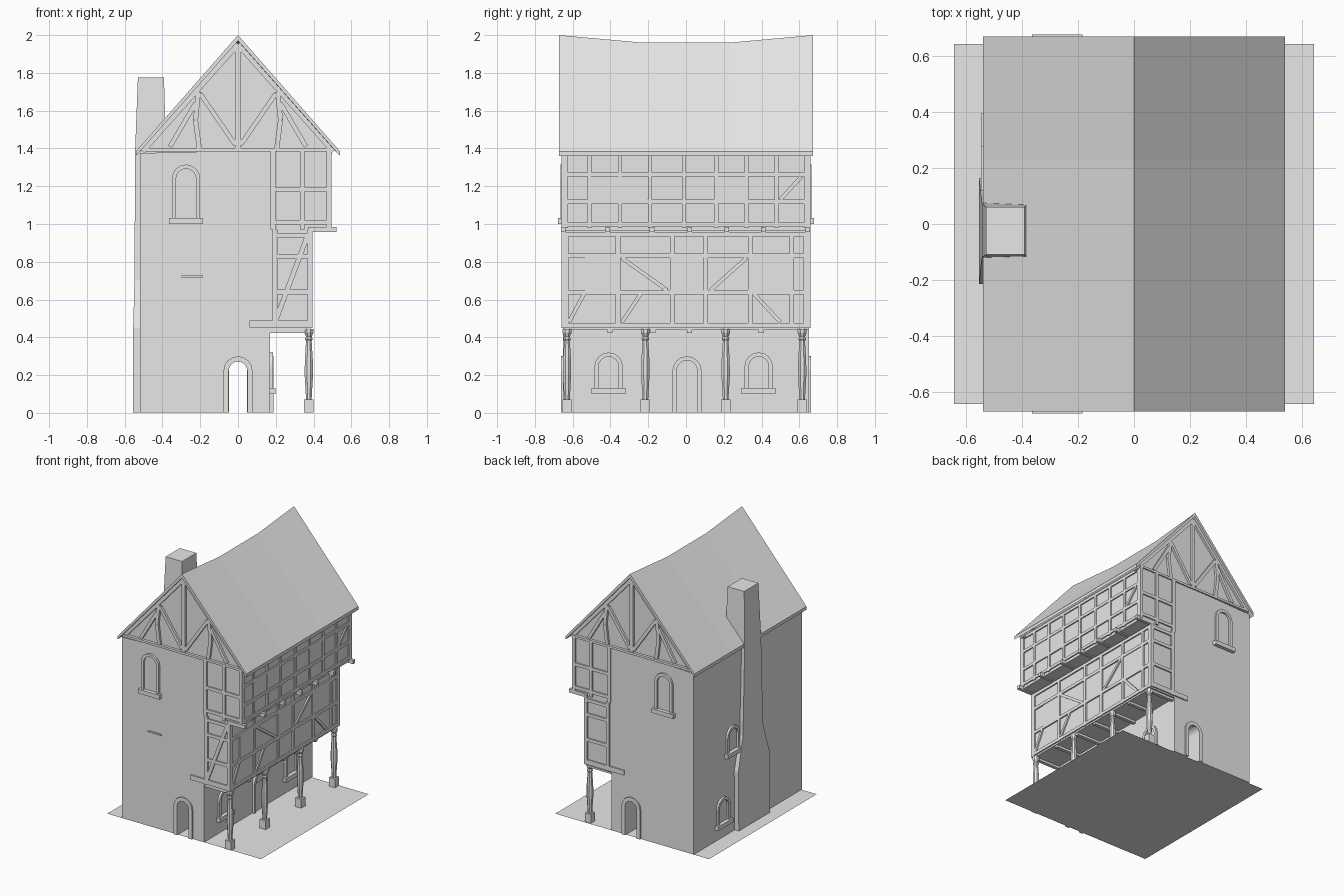
import bpy, bmesh
from math import sin, cos, pi
from mathutils import Vector

if "Cube" in bpy.data.objects:
    bpy.data.objects.remove(bpy.data.objects["Cube"])

grey = bpy.data.materials.new("plain_grey")
grey.use_nodes = True
grey.diffuse_color = (0.8, 0.8, 0.8, 1)
grey.node_tree.nodes["Principled BSDF"].inputs["Base Color"].default_value = (0.8, 0.8, 0.8, 1)


def finish(name, bm):
    bmesh.ops.recalc_face_normals(bm, faces=bm.faces)
    mesh = bpy.data.meshes.new(name)
    bm.to_mesh(mesh)
    bm.free()
    mesh.materials.append(grey)
    obj = bpy.data.objects.new(name, mesh)
    bpy.context.scene.collection.objects.link(obj)
    return obj


def loft(bm, rings):
    """Closed solid through a list of equal-length rings."""
    loops = [[bm.verts.new(p) for p in ring] for ring in rings]
    n = len(loops[0])
    for a, b in zip(loops, loops[1:]):
        for i in range(n):
            j = (i + 1) % n
            bm.faces.new((a[i], a[j], b[j], b[i]))
    bm.faces.new(loops[0])
    bm.faces.new(loops[-1])


def prism(bm, poly, axis, lo, hi):
    """Extrude a (horizontal, z) polygon along x or y."""
    place = (lambda p, d: (d, p[0], p[1])) if axis == "x" else (lambda p, d: (p[0], d, p[1]))
    loft(bm, [[place(p, d) for p in poly] for d in (lo, hi)])


def rect(a0, a1, z0, z1):
    return [(a0, z0), (a1, z0), (a1, z1), (a0, z1)]


def bar(p, q, w):
    p, q = Vector(p), Vector(q)
    d = (q - p).normalized() * (w / 2)
    n = Vector((-d.y, d.x))
    return [p + n, p - n, q - n, q + n]


def arch(c, z0, half, top, steps=8):
    """Open outline of a round-headed opening, from left foot to right foot."""
    spring = top - half
    curve = [(c - half * cos(pi * i / steps), spring + half * sin(pi * i / steps))
             for i in range(steps + 1)]
    return [(c - half, z0)] + curve + [(c + half, z0)]


def surround(bm, c, z0, half, top, axis, lo, hi, w=0.025):
    """Raised arched frame."""
    outer, inner = arch(c, z0, half, top), arch(c, z0, half - w, top - w)
    for i in range(len(outer) - 1):
        prism(bm, [outer[i], outer[i + 1], inner[i + 1], inner[i]], axis, lo, hi)


def arched_window(name, c, z, axis, face, out, height=0.22, half=0.075):
    bm = bmesh.new()
    surround(bm, c, z + 0.02, half, z + height, axis, face, face + out * 0.015, 0.022)
    prism(bm, rect(c - half - 0.015, c + half + 0.015, z, z + 0.032), axis, face, face + out * 0.028)
    finish(name, bm)


# Ground sheet
bm = bmesh.new()
bm.faces.new([bm.verts.new((x * 0.645, y * 0.645, 0)) for x, y in ((-1, -1), (1, -1), (1, 1), (-1, 1))])
ground = finish("ground", bm)

# House walls with two jettied storeys and a through passage
Y = 0.65
base = 0.003
bm = bmesh.new()
outline = [(-0.52, base)] + arch(0, base, 0.048, 0.28) + [
    (0.17, base), (0.17, 0.44), (0.385, 0.44), (0.385, 0.965),
    (0.485, 0.965), (0.485, 1.4), (-0.52, 1.375)]
prism(bm, outline, "y", -Y, Y)
finish("house_walls", bm)

# Sagging roof
bm = bmesh.new()
rings = []
for y, ridge in ((-0.672, 2), (-0.23, 1.96), (0.23, 1.96), (0.672, 2)):
    rings.append([(-0.54, y, 1.385), (0, y, ridge), (0.54, y, 1.385),
                  (0.54, y, 1.36), (0, y, ridge - 0.03), (-0.54, y, 1.36)])
loft(bm, rings)
finish("roof", bm)

# Chimney stack: wide foot, drawn in above
bm = bmesh.new()
stack = [(base, -0.555, -0.4, -0.215, 0.16), (0.45, -0.555, -0.4, -0.215, 0.165),
         (0.7, -0.548, -0.4, -0.14, 0.1), (1.38, -0.545, -0.38, -0.12, 0.075),
         (1.775, -0.53, -0.392, -0.11, 0.06)]
loft(bm, [[(x0, y0, z), (x1, y0, z), (x1, y1, z), (x0, y1, z)] for z, x0, x1, y0, y1 in stack])
finish("chimney", bm)

# Both gable ends: infill, timbers, openings
for side, s in (("front", -1), ("back", 1)):
    bm = bmesh.new()
    prism(bm, [(-0.5, 1.37), (0.5, 1.37), (0, 1.95)], "y", s * 0.6, s * 0.638)
    finish(side + "_gable", bm)

    bm = bmesh.new()
    bars = [((0, 1.4), (0, 1.94), 0.03)]
    for m in (-1, 1):
        bars += [((m * 0.505, 1.385), (0, 1.952), 0.028),
                 ((m * 0.205, 1.4), (m * 0.225, 1.55), 0.026),
                 ((m * 0.225, 1.55), (m * 0.21, 1.7), 0.026),
                 ((m * 0.015, 1.42), (m * 0.2, 1.69), 0.024),
                 ((m * 0.36, 1.41), (m * 0.225, 1.64), 0.024)]
    for p, q, w in bars:
        prism(bm, bar(p, q, w), "y", s * 0.63, s * 0.655)
    finish(side + "_gable_timbers", bm)

    bm = bmesh.new()
    frame = [rect(-0.5, 0.495, 1.385, 1.402)]
    frame += [rect(x - 0.013, x + 0.013, 0.97, 1.39) for x in (0.185, 0.34, 0.482)]
    frame += [rect(0.175, 0.495, z - 0.012, z + 0.012) for z in (1.185, 1.01)]
    frame += [rect(x - 0.013, x + 0.013, 0.45, 0.97) for x in (0.195, 0.382)]
    frame += [rect(0.19, 0.395, z - 0.012, z + 0.012) for z in (0.94, 0.83, 0.64)]
    frame += [rect(0.06, 0.395, 0.452, 0.488)]
    if s < 0:
        frame.append(bar((0.2, 0.49), (0.365, 0.93), 0.026))
    for poly in frame:
        prism(bm, poly, "y", s * 0.64, s * 0.66)
    finish(side + "_wall_timbers", bm)

    arched_window(side + "_upper_window", -0.275, 1.0, "y", s * Y, s, 0.315)
    bm = bmesh.new()
    surround(bm, 0, base, 0.077, 0.3, "y", s * Y, s * (Y + 0.012), 0.028)
    finish(side + "_door_surround", bm)

# Narrow ledge on the front wall
bm = bmesh.new()
prism(bm, rect(-0.3, -0.185, 0.717, 0.727), "y", -Y, -Y - 0.008)
finish("front_ledge", bm)

# Arcade wall: door and windows beneath the jetty
bm = bmesh.new()
surround(bm, 0.005, base, 0.077, 0.3, "x", 0.17, 0.188, 0.022)
prism(bm, rect(-0.05, 0.06, base, 0.215), "x", 0.165, 0.175)
finish("arcade_door", bm)
for i, y in enumerate((-0.41, 0.385)):
    arched_window("arcade_window_%d" % i, y, 0.1, "x", 0.17, 1)

# Windows beside the chimney
arched_window("chimney_side_lower_window", 0.305, 0.09, "x", -0.52, -1)
arched_window("chimney_side_upper_window", 0.19, 0.59, "x", -0.52, -1)

# Timber grid on the jettied long side
bm = bmesh.new()
upper = [rect(y - 0.011, y + 0.011, 0.98, 1.38) for y in
         (-0.635, -0.51, -0.35, -0.19, -0.01, 0.16, 0.32, 0.48, 0.635)]
upper += [rect(-Y, Y, z - 0.011, z + 0.011) for z in (1.375, 1.262, 1.118, 0.998)]
upper += [bar((0.5, 1.13), (0.61, 1.25), 0.02)]
for poly in upper:
    prism(bm, poly, "x", 0.48, 0.494)
finish("upper_side_timbers", bm)

bm = bmesh.new()
lower = [rect(y - 0.012, y + 0.012, 0.45, 0.95) for y in
         (-0.635, -0.36, -0.072, 0.105, 0.34, 0.56, 0.635)]
lower += [rect(-Y, Y, z - 0.012, z + 0.012) for z in (0.945, 0.832, 0.638, 0.465)]
lower += [bar((-0.62, 0.48), (-0.54, 0.63), 0.02), bar((-0.34, 0.48), (-0.24, 0.63), 0.02),
          bar((-0.34, 0.82), (-0.1, 0.65), 0.02), bar((0.13, 0.65), (0.32, 0.82), 0.02),
          bar((0.36, 0.63), (0.5, 0.48), 0.02)]
for poly in lower:
    prism(bm, poly, "x", 0.38, 0.395)
finish("lower_side_timbers", bm)

# Square windows of the jettied storeys
panes = {"upper": (0.485, 1.13, 1.25, ((-0.5, -0.36), (-0.34, -0.205), (0.17, 0.31))),
         "lower": (0.385, 0.65, 0.82, ((-0.535, -0.37), (-0.06, 0.09), (0.35, 0.55)))}
for level, (x, z0, z1, spans) in panes.items():
    bm = bmesh.new()
    for y0, y1 in spans:
        prism(bm, rect(y0, y1, z0, z1), "x", x - 0.004, x + 0.005)
    finish(level + "_side_windows", bm)

# Joists carrying the jetties
bm = bmesh.new()
for y in (-0.65, -0.415, -0.18, 0.02, 0.215, 0.41, 0.645):
    prism(bm, rect(y - 0.012, y + 0.012, 0.957, 0.985), "x", 0.37, 0.522)
    prism(bm, rect(y * 0.97 - 0.013, y * 0.97 + 0.013, 0.422, 0.45), "x", 0.17, 0.38)
finish("jetty_joists", bm)

# Arcade posts on square blocks
for i, y in enumerate((-0.63, -0.215, 0.21, 0.615)):
    bm = bmesh.new()
    prism(bm, rect(y - 0.025, y + 0.025, base, 0.07), "x", 0.35, 0.4)
    shaft = [(0.07, 0.016), (0.09, 0.017), (0.2, 0.024), (0.28, 0.023), (0.38, 0.016),
             (0.39, 0.022), (0.405, 0.017), (0.425, 0.026), (0.445, 0.026)]
    loft(bm, [[(0.375 + r * cos(pi * (k + 0.5) / 4), y + r * sin(pi * (k + 0.5) / 4), z)
               for k in range(8)] for z, r in shaft])
    finish("arcade_post_%d" % i, bm)
